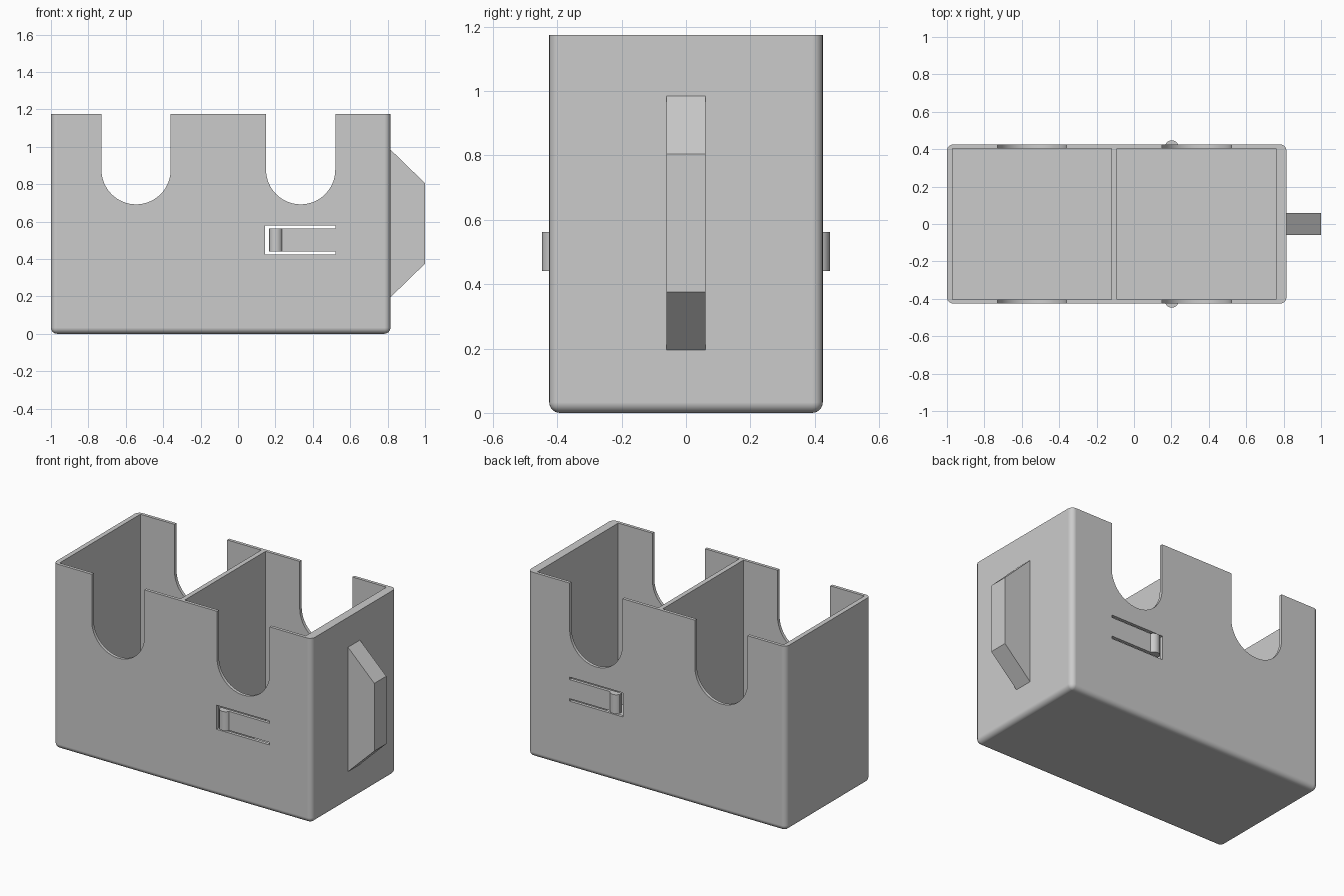
import bpy, bmesh
from math import sin, cos, pi, radians
from mathutils import Vector

cube = bpy.data.objects.get("Cube")
if cube:
    bpy.data.objects.remove(cube, do_unlink=True)

# One plain grey
grey = bpy.data.materials.new("light_grey_plastic")
grey.use_nodes = True
COLOUR = (0.6, 0.6, 0.6, 1)
grey.diffuse_color = COLOUR
grey.node_tree.nodes["Principled BSDF"].inputs["Base Color"].default_value = COLOUR


def add_object(name, bm):
    bmesh.ops.recalc_face_normals(bm, faces=bm.faces)
    mesh = bpy.data.meshes.new(name)
    bm.to_mesh(mesh)
    bm.free()
    mesh.materials.append(grey)
    obj = bpy.data.objects.new(name, mesh)
    bpy.context.collection.objects.link(obj)
    return obj


def prism(name, profile, axis, low, high):
    """Extrude a closed profile along y (profile in x, z) or z (profile in x, y)."""
    bm = bmesh.new()
    place = (lambda a, b: (a, low, b)) if axis == "y" else (lambda a, b: (a, b, low))
    face = bm.faces.new([bm.verts.new(place(a, b)) for a, b in profile])
    moved = bmesh.ops.extrude_face_region(bm, geom=[face])["geom"]
    shift = Vector((0, high - low, 0)) if axis == "y" else Vector((0, 0, high - low))
    bmesh.ops.translate(bm, vec=shift,
                        verts=[v for v in moved if isinstance(v, bmesh.types.BMVert)])
    return add_object(name, bm)


def rect(x0, x1, y0, y1):
    return [(x0, y0), (x1, y0), (x1, y1), (x0, y1)]


def arc(cx, cy, r, start, end, steps):
    angles = [start + (end - start) * i / steps for i in range(steps + 1)]
    return [(cx + r * cos(a), cy + r * sin(a)) for a in angles]


def select_only(obj):
    bpy.ops.object.select_all(action="DESELECT")
    obj.select_set(True)
    bpy.context.view_layer.objects.active = obj


LEFT, RIGHT, DEPTH, TOP = -1.0, 0.815, 0.425, 1.175
INNER, FLOOR = 0.405, 0.03

# Outer box, rounded on its upright and bottom edges
box = prism("holder_box", rect(LEFT, RIGHT, -DEPTH, DEPTH), "z", 0, TOP)
bm = bmesh.new()
bm.from_mesh(box.data)
rounded = [e for e in bm.edges if min(v.co.z for v in e.verts) < 0.01]
bmesh.ops.bevel(bm, geom=rounded, offset=0.033, segments=6, profile=0.5, affect="EDGES")
bm.to_mesh(box.data)
bm.free()

# Cutters: two compartments, two finger notches, and the slot around each latch
cutters = []
for x0, x1 in ((-0.97, -0.12), (-0.09, 0.76)):
    cutters.append(prism("compartment_cutter", rect(x0, x1, -INNER, INNER), "z", FLOOR, 2))
for cx in (-0.545, 0.335):
    r = 0.185
    notch = arc(cx, 0.877, r, pi, 2 * pi, 32) + [(cx + r, 1.5), (cx - r, 1.5)]
    cutters.append(prism("notch_cutter", notch, "y", -1, 1))
slot = [(0.145, 0.425), (0.52, 0.425), (0.52, 0.441), (0.165, 0.441),
        (0.165, 0.562), (0.52, 0.562), (0.52, 0.578), (0.145, 0.578)]
cutters.append(prism("latch_slot_cutter", slot, "y", -1, 1))

select_only(box)
for cutter in cutters:
    cutter.hide_render = True
    mod = box.modifiers.new("cut", "BOOLEAN")
    mod.operation = "DIFFERENCE"
    mod.solver = "EXACT"
    mod.object = cutter
    bpy.ops.object.modifier_apply(modifier=mod.name)
for cutter in cutters:
    bpy.data.objects.remove(cutter, do_unlink=True)

# Rounded catch on each latch tongue
catches = []
for name, side in (("front_latch_catch", -1), ("back_latch_catch", 1)):
    bump = [(x, side * y) for x, y in arc(0.202, 0.41, 0.037, 0, pi, 20)]
    catches.append(prism(name, bump, "z", 0.441, 0.562))

# Mounting fin on the left end wall
prism("side_fin", [(RIGHT - 0.01, 0.195), (RIGHT, 0.195), (1, 0.375), (1, 0.805),
                   (RIGHT, 0.985), (RIGHT - 0.01, 0.985)], "y", -0.06, 0.06)

# Smooth the rounded parts and keep the flat walls flat
for obj in [box] + catches:
    select_only(obj)
    bpy.ops.object.shade_smooth_by_angle(angle=radians(30))
    weighted = obj.modifiers.new("flat_walls", "WEIGHTED_NORMAL")
    weighted.keep_sharp = True
